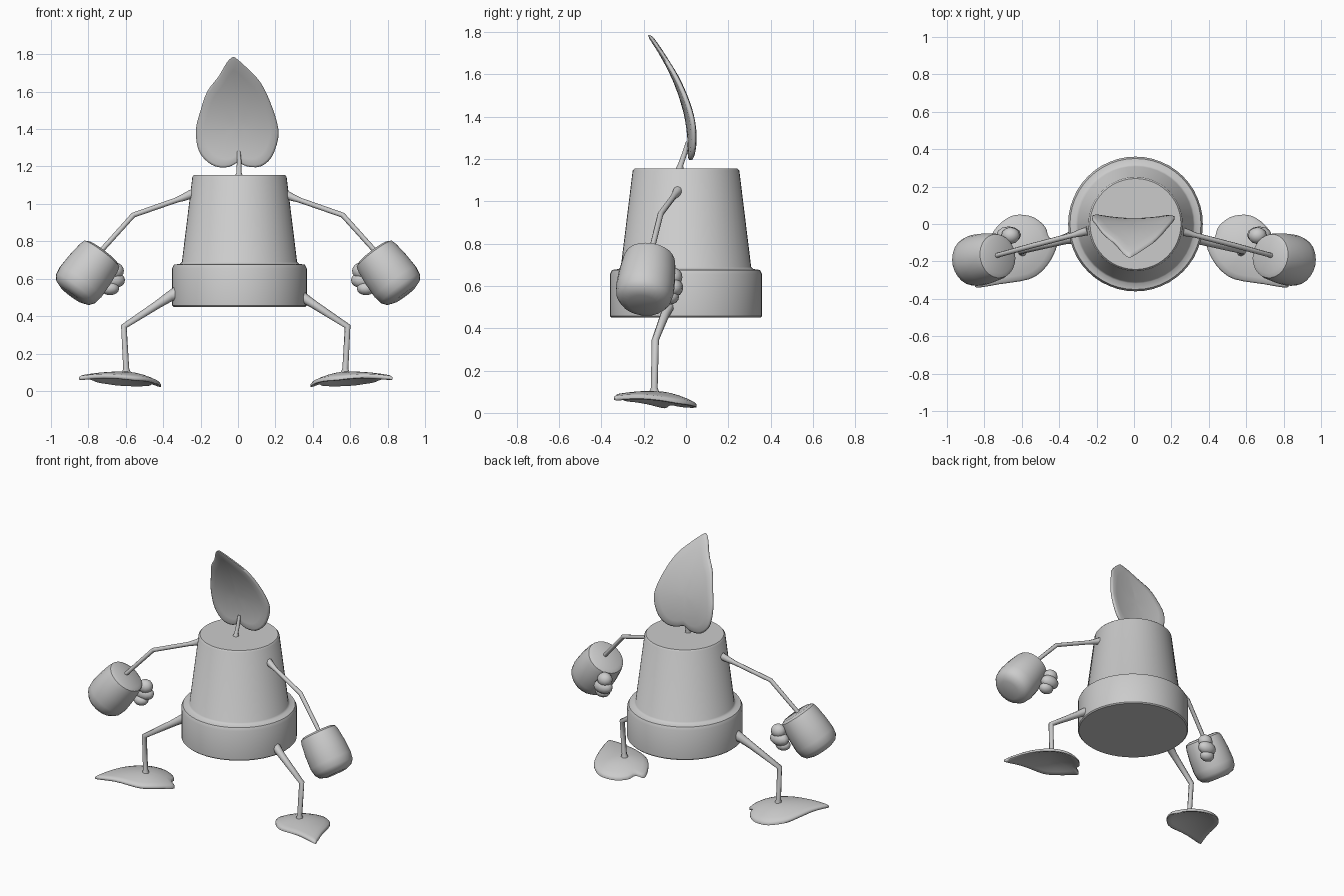
import bpy, bmesh, math
from mathutils import Vector, Matrix

if "Cube" in bpy.data.objects:
    bpy.data.objects.remove(bpy.data.objects["Cube"])

grey = bpy.data.materials.new("plain_grey")
grey.diffuse_color = (0.6, 0.6, 0.6, 1)
grey.use_nodes = True
grey.node_tree.nodes["Principled BSDF"].inputs["Base Color"].default_value = grey.diffuse_color


def finish(name, bm, angle=40):
    """Turn a bmesh into a smooth-shaded object."""
    bmesh.ops.recalc_face_normals(bm, faces=bm.faces)
    me = bpy.data.meshes.new(name)
    bm.to_mesh(me)
    bm.free()
    me.materials.append(grey)
    ob = bpy.data.objects.new(name, me)
    bpy.context.collection.objects.link(ob)
    bpy.ops.object.select_all(action='DESELECT')
    ob.select_set(True)
    bpy.context.view_layer.objects.active = ob
    bpy.ops.object.shade_smooth_by_angle(angle=math.radians(angle))
    return ob


def skin(bm, rings):
    """Bridge rings of vertices and cap both ends."""
    n = len(rings[0])
    for a, b in zip(rings, rings[1:]):
        for i in range(n):
            bm.faces.new((a[i], a[(i + 1) % n], b[(i + 1) % n], b[i]))
    bm.faces.new(rings[0])
    bm.faces.new(rings[-1])


def lathe(name, profile, origin, axis, sides):
    """Spin (radius, height) pairs around an axis."""
    bm = bmesh.new()
    m = Matrix.Translation(origin) @ Vector(axis).to_track_quat('Z', 'Y').to_matrix().to_4x4()
    skin(bm, [[bm.verts.new(m @ Vector((r * math.cos(t), r * math.sin(t), h)))
               for t in (2 * math.pi * i / sides for i in range(sides))] for r, h in profile])
    return finish(name, bm)


def tube(name, path, sides=8):
    """Tapered limb through (x, y, z, radius) points."""
    bm = bmesh.new()
    pts = [Vector(p[:3]) for p in path]
    rings = []
    for i, p in enumerate(pts):
        d1 = (p - pts[max(i - 1, 0)]).normalized()
        d2 = (pts[min(i + 1, len(pts) - 1)] - p).normalized()
        t = (d1 + d2).normalized()
        u = t.cross(Vector((0, 1, 0))).normalized()
        v = t.cross(u)
        rings.append([bm.verts.new(p + path[i][3] * (u * math.cos(a) + v * math.sin(a)))
                      for a in (2 * math.pi * k / sides for k in range(sides))])
    skin(bm, rings)
    return finish(name, bm, 60)


def smooth_outline(pts, steps=3):
    """Catmull-Rom rounding of a closed outline."""
    p = [Vector(q) for q in pts]
    out = []
    for i in range(len(p)):
        a, b, c, d = (p[(i + k) % len(p)] for k in (-1, 0, 1, 2))
        for s in range(steps):
            t = s / steps
            out.append(b + 0.5 * t * ((c - a) + t * ((2 * a - 5 * b + 4 * c - d)
                                                     + t * (3 * (b - c) + d - a))))
    return out


def blade(name, outline, centre, surface, thick):
    """Curved leaf: concentric rings mapped onto a surface, with a thin rounded rim."""
    bm = bmesh.new()
    c = Vector(centre)
    edge = smooth_outline(outline)
    n = len(edge)
    rim = []
    for side in (-1, 1):
        rings = []
        for s, h in ((1, 0.25), (0.95, 0.5), (0.8, 0.5), (0.6, 0.5), (0.4, 0.5), (0.2, 0.5)):
            rings.append([bm.verts.new(surface(c + (e - c) * s, side * h * thick)) for e in edge])
        tip = bm.verts.new(surface(c, side * 0.5 * thick))
        for a, b in zip(rings, rings[1:]):
            for i in range(n):
                bm.faces.new((a[i], a[(i + 1) % n], b[(i + 1) % n], b[i]))
        for i in range(n):
            bm.faces.new((rings[-1][i], rings[-1][(i + 1) % n], tip))
        rim.append(rings[0])
    for i in range(n):
        bm.faces.new((rim[0][i], rim[0][(i + 1) % n], rim[1][(i + 1) % n], rim[1][i]))
    return finish(name, bm, 75)


def mirrored(ob, centre_x=0.0):
    """Make the matching part on the other side."""
    bm = bmesh.new()
    bm.from_mesh(ob.data)
    for v in bm.verts:
        v.co.x = 2 * centre_x - v.co.x
    finish(ob.name.replace("left", "right"), bm, 60)


# upside-down flower pot with a thick rim
lathe("pot", [(0.353, 0.45), (0.36, 0.457), (0.36, 0.655), (0.35, 0.675), (0.318, 0.68),
              (0.308, 0.69), (0.252, 1.145), (0.243, 1.155)], (0.008, 0, 0), (0, 0, 1), 48)

# leaf on top, bending forward towards its tip
leaf_outline = [(-.027, 1.785), (-.06, 1.755), (-.105, 1.68), (-.165, 1.6), (-.2, 1.5),
                (-.225, 1.4), (-.215, 1.3), (-.18, 1.24), (-.12, 1.2), (-.05, 1.197),
                (0, 1.22), (.05, 1.2), (.12, 1.2), (.18, 1.25), (.215, 1.35), (.21, 1.43),
                (.17, 1.55), (.12, 1.65), (.05, 1.725), (0, 1.77)]


def leaf_surface(p, off):
    rise = p.y - 1.22
    return Vector((p.x, 0.02 + 0.03 * rise - 0.66 * rise ** 2 + 0.5 * p.x ** 2 + off, p.y))


blade("leaf", leaf_outline, (0, 1.42), leaf_surface, 0.024)
tube("leaf_stem", [(.005, -.03, 1.145, .022), (.005, -.026, 1.17, .013),
                   (.006, -.005, 1.23, .012), (.004, .008, 1.28, .009)])

# arms
mirrored(tube("left_arm", [(-.245, -.035, 1.055, .024), (-.285, -.047, 1.037, .02),
                           (-.33, -.06, 1.02, .014), (-.56, -.12, .94, .014),
                           (-.74, -.17, .74, .013)]))

# barrel-shaped hands
mirrored(lathe("left_hand", [(.095, 0), (.118, .012), (.126, .04), (.135, .12), (.138, .2),
                             (.13, .245), (.11, .272), (.07, .287)],
               (-.722, -.17, .742), (-.59, -.12, -.79), 24))

# knobbly thumbs
bm = bmesh.new()
for pos, size in (((-.66, -.062, .642), (.05, .045, .045)), ((-.67, -.058, .592), (.066, .045, .045)),
                  ((-.685, -.075, .548), (.05, .042, .036))):
    bmesh.ops.create_uvsphere(bm, u_segments=12, v_segments=8, radius=1,
                              matrix=Matrix.Translation(pos) @ Matrix.Diagonal((*size, 1)))
mirrored(finish("left_thumb", bm, 60))

# legs, thick at the hip and flared at the ankle
MID = -0.012
mirrored(tube("left_leg", [(-.31, -.065, .53, .04), (-.365, -.08, .505, .028),
                           (-.43, -.1, .462, .022), (-.61, -.145, .345, .017),
                           (-.598, -.15, .12, .016), (-.596, -.15, .085, .028)]), MID)

# leaf-shaped feet, domed, with the tip pointing outwards
foot_outline = [(-.84, -.34), (-.72, -.322), (-.56, -.295), (-.48, -.24), (-.43, -.165),
                (-.412, -.1), (-.455, -.07), (-.475, -.015), (-.535, .035), (-.615, .05),
                (-.68, .03), (-.745, -.03), (-.785, -.12), (-.815, -.22), (-.843, -.31)]


def foot_surface(p, off):
    dx, dy = p.x + .62, p.y + .16
    u = -.77 * dx - .63 * dy
    v = -.63 * dx + .77 * dy
    return Vector((p.x, p.y, .092 - (.3 if u > 0 else 1.4) * u * u - 1.3 * v * v + off))


mirrored(blade("left_foot", foot_outline, (-.62, -.15), foot_surface, .024), MID)
